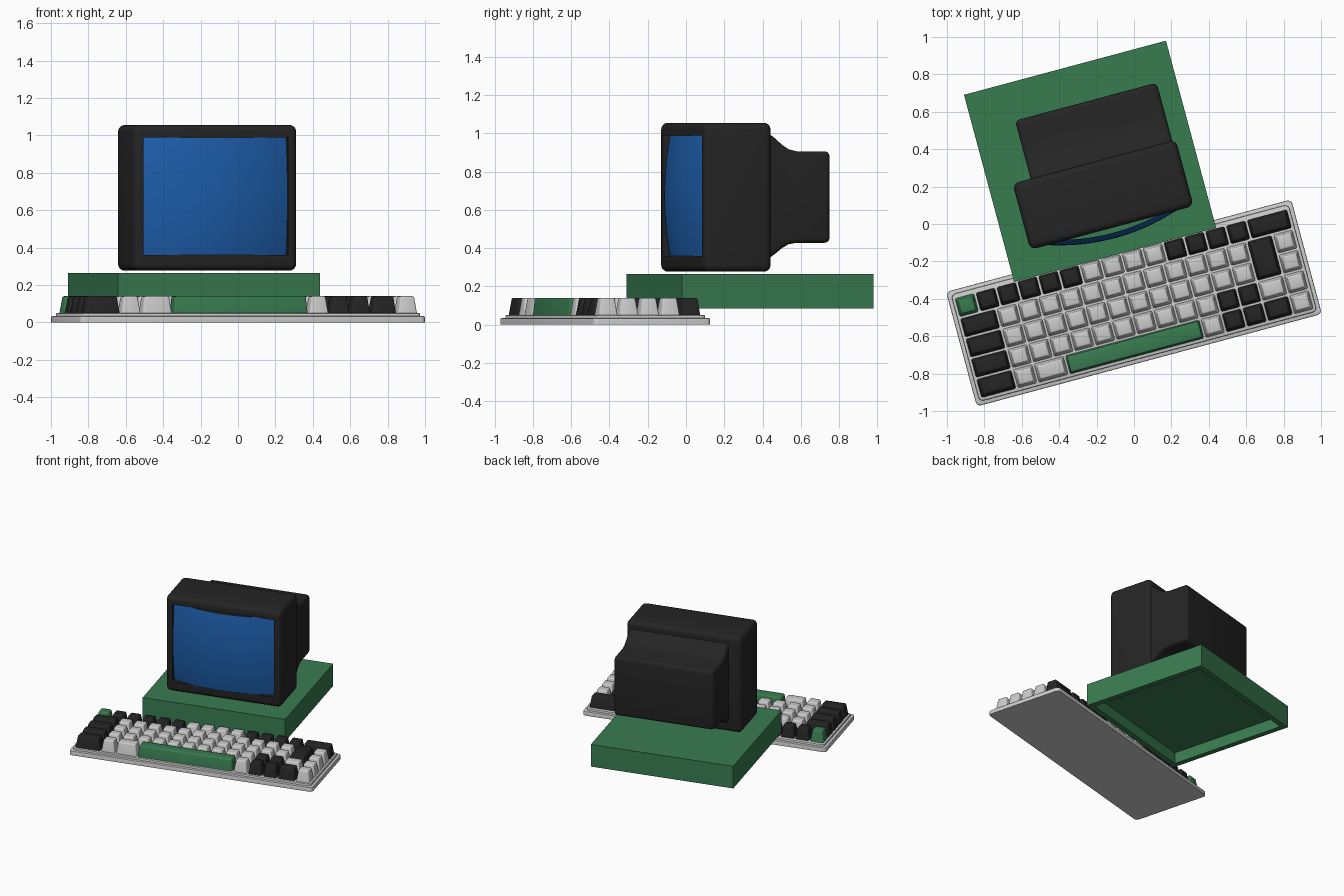
import bpy, bmesh, math
from mathutils import Matrix

if "Cube" in bpy.data.objects:
    bpy.data.objects.remove(bpy.data.objects["Cube"])

TURN = math.radians(15)


def material(name, rgb):
    m = bpy.data.materials.new(name)
    m.diffuse_color = (*rgb, 1)
    m.use_nodes = True
    m.node_tree.nodes["Principled BSDF"].inputs["Base Color"].default_value = m.diffuse_color
    return m


DARK = material("dark_plastic", (0.018, 0.018, 0.018))
GREEN = material("green_plastic", (0.04, 0.2, 0.08))
BLUE = material("blue_glass", (0.012, 0.11, 0.4))


def finish(name, bm, origin, mat=None, smooth=True):
    """Turn a bmesh into an object placed in the turned frame."""
    bmesh.ops.recalc_face_normals(bm, faces=bm.faces)
    me = bpy.data.meshes.new(name)
    bm.to_mesh(me)
    bm.free()
    ob = bpy.data.objects.new(name, me)
    bpy.context.collection.objects.link(ob)
    ob.location = (origin[0], origin[1], 0)
    ob.rotation_euler.z = TURN
    if mat:
        me.materials.append(mat)
    if smooth:
        bpy.ops.object.select_all(action='DESELECT')
        bpy.context.view_layer.objects.active = ob
        ob.select_set(True)
        bpy.ops.object.shade_smooth_by_angle(angle=math.radians(35))
    return ob


def add_box(bm, x0, x1, y0, y1, z0, z1):
    m = (Matrix.Translation(((x0 + x1) / 2, (y0 + y1) / 2, (z0 + z1) / 2))
         @ Matrix.Diagonal((x1 - x0, y1 - y0, z1 - z0, 1)))
    return bmesh.ops.create_cube(bm, size=1, matrix=m)["verts"]


def edges_of(verts):
    return list({e for v in verts for e in v.link_edges})


def is_upright(e):
    return abs(e.verts[0].co.z - e.verts[1].co.z) > 0.01


def bevel(bm, edges, r, seg):
    bmesh.ops.bevel(bm, geom=edges, offset=r, segments=seg, profile=0.5, affect='EDGES')


# ---------- Keyboard ----------
KB = (0, -0.422)
U, V = 0.1155, 0.112

# Case: two stacked plates with rounded corners
for name, hx, hy, z0, z1 in (("keyboard_base", 0.955, 0.317, 0, 0.034),
                             ("keyboard_top_plate", 0.934, 0.296, 0.03, 0.05)):
    bm = bmesh.new()
    vs = add_box(bm, -hx, hx, -hy, hy, z0, z1)
    bevel(bm, [e for e in edges_of(vs) if is_upright(e)], 0.025, 4)
    bevel(bm, [e for e in bm.edges if all(v.co.z > z1 - 1e-4 for v in e.verts)], 0.006, 2)
    finish(name, bm, KB)


def add_key(bm, start, width, row, rows=1, inset=0.014):
    gap = 0.005
    x0 = -8 * U + start * U + gap
    x1 = x0 + width * U - 2 * gap
    y1 = 2.5 * V - row * V - gap - 0.004
    y0 = y1 - rows * V + 2 * gap
    vs = add_box(bm, x0, x1, y0, y1, 0.045, 0.14)
    cx, cy = (x0 + x1) / 2, (y0 + y1) / 2
    for v in vs:
        if v.co.z > 0.1:
            v.co.x -= math.copysign(inset, v.co.x - cx)
            v.co.y -= math.copysign(inset, v.co.y - cy)
    bevel(bm, [e for e in edges_of(vs) if any(v.co.z > 0.1 for v in e.verts)], 0.009, 3)


light, dark, accent = bmesh.new(), bmesh.new(), bmesh.new()

# Number row
for i in range(14):
    add_key(accent if i == 0 else light if 6 <= i <= 9 else dark, i, 1, 0)
add_key(dark, 14, 2, 0)
# Left wide keys and right column
for row in range(1, 5):
    add_key(dark, 0, 1.75, row)
    add_key(light, 15, 1, row)
# Letter rows
for row in (1, 2, 3):
    for i in range(12):
        add_key(dark if row == 3 and i >= 10 else light, 1.75 + i, 1, row)
add_key(dark, 13.75, 1.25, 1, rows=2)
add_key(light, 13.75, 1.25, 3)
# Bottom row
for start, width, bm in ((1.75, 1, light), (2.75, 1.5, light), (10.75, 1, light),
                         (11.75, 1, dark), (12.75, 1, dark), (13.75, 1.25, dark)):
    add_key(bm, start, width, 4)
finish("light_keys", light, KB)
finish("dark_keys", dark, KB, DARK)
finish("escape_key", accent, KB, GREEN)
space = bmesh.new()
add_key(space, 4.25, 6.5, 4, inset=0.008)
finish("space_bar", space, KB, GREEN)

# ---------- Computer case: box with a hollow underside ----------
bm = bmesh.new()
add_box(bm, -0.559, 0.559, -0.518, 0.518, 0.085, 0.265)
bm.faces.ensure_lookup_table()
bottom = min(bm.faces, key=lambda f: f.calc_center_median().z)
bmesh.ops.inset_region(bm, faces=[bottom], thickness=0.06)
hole = bmesh.ops.extrude_face_region(bm, geom=[bottom])
bmesh.ops.delete(bm, geom=[bottom], context='FACES_ONLY')
for v in hole["geom"]:
    if isinstance(v, bmesh.types.BMVert):
        v.co.z += 0.09
finish("computer_case", bm, (-0.235, 0.335), GREEN, smooth=False)

# ---------- Monitor ----------
MON = (-0.165, 0.155)
FRONT = -0.182

# Front housing with rounded edges
bm = bmesh.new()
vs = add_box(bm, -0.452, 0.452, FRONT, 0.184, 0.277, 1.055)
bevel(bm, edges_of(vs), 0.035, 5)
housing = finish("monitor_housing", bm, MON, DARK)

# Screen opening
bm = bmesh.new()
vs = add_box(bm, -0.4, 0.4, FRONT - 0.1, FRONT + 0.06, 0.36, 0.988)
cutter = finish("screen_cutter", bm, MON, DARK, smooth=False)
cutter.hide_render = True
cutter.hide_viewport = True
cut = housing.modifiers.new("screen_opening", 'BOOLEAN')
cut.operation = 'DIFFERENCE'
cut.object = cutter
cut.solver = 'EXACT'

# Bulging glass
bm = bmesh.new()
bmesh.ops.create_grid(bm, x_segments=24, y_segments=18, size=1)
for v in bm.verts:
    u, w = v.co.x, v.co.y
    v.co = (u * 0.4, FRONT - (0.057 - 0.072 * u * u - 0.03 * w * w), 0.674 + w * 0.314)
glass = finish("screen_glass", bm, MON, BLUE)
if glass.data.polygons[0].normal.y > 0:
    glass.data.flip_normals()

# Rear tube housing: side profile (y, z) extruded across
upper = [(0.10, 1.01), (0.17, 1.005), (0.21, 0.975), (0.25, 0.94),
         (0.285, 0.917), (0.33, 0.906), (0.506, 0.906)]
lower = [(0.506, 0.428), (0.33, 0.428), (0.285, 0.42), (0.25, 0.40),
         (0.21, 0.368), (0.17, 0.34), (0.10, 0.335)]
bm = bmesh.new()
face = bm.faces.new([bm.verts.new((-0.352, y, z)) for y, z in upper + lower])
out = bmesh.ops.extrude_face_region(bm, geom=[face])
for v in out["geom"]:
    if isinstance(v, bmesh.types.BMVert):
        v.co.x = 0.432
bmesh.ops.recalc_face_normals(bm, faces=bm.faces)
bevel(bm, [e for e in bm.edges if e.calc_face_angle(0) > math.radians(60)], 0.025, 4)
finish("monitor_rear", bm, MON, DARK)
